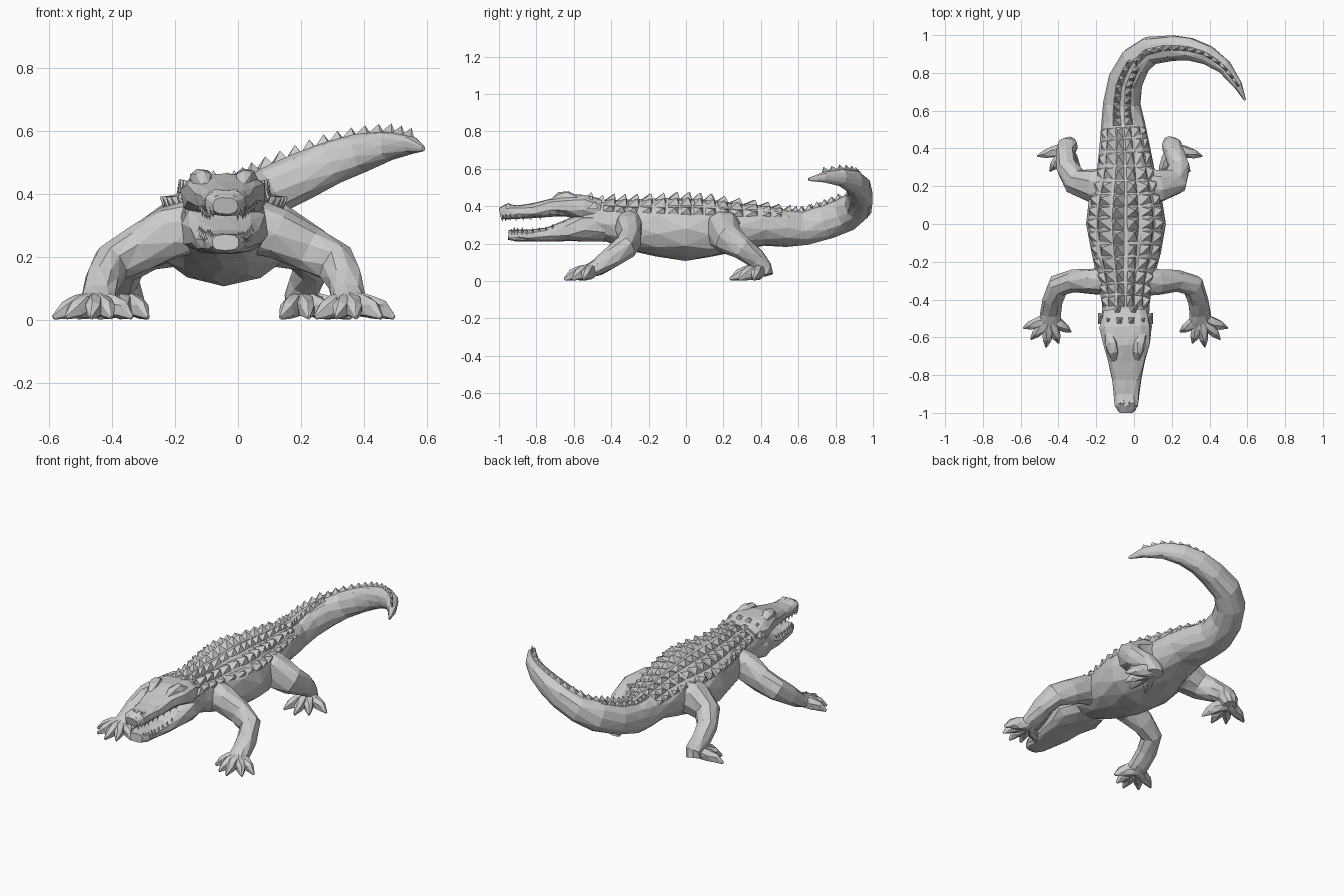
import bpy, bmesh, math, random
from mathutils import Vector

if "Cube" in bpy.data.objects:
    bpy.data.objects.remove(bpy.data.objects["Cube"])
random.seed(4)
MID = -0.045          # x of the body's centre line
Z = Vector((0, 0, 1))

hide = bpy.data.materials.new("grey hide")
hide.diffuse_color = (0.6, 0.6, 0.6, 1)
hide.use_nodes = True
hide.node_tree.nodes["Principled BSDF"].inputs["Base Color"].default_value = hide.diffuse_color


def finish(name, bm, tri=True):
    bmesh.ops.recalc_face_normals(bm, faces=bm.faces)
    if tri:
        bmesh.ops.triangulate(bm, faces=bm.faces)
    me = bpy.data.meshes.new(name)
    bm.to_mesh(me)
    bm.free()
    me.materials.append(hide)
    ob = bpy.data.objects.new(name, me)
    bpy.context.collection.objects.link(ob)
    return ob


def skin(secs, t, a, scale=1.0, lift=0.0, power=0.85):
    """Point on a lofted tube: t = section number, a = angle from the top."""
    i = max(0, min(int(t), len(secs) - 2))
    f = t - i

    def tangent(j):
        p, q = secs[max(j - 1, 0)], secs[min(j + 1, len(secs) - 1)]
        return (Vector(q[:3]) - Vector(p[:3])).normalized()
    s = [u + (v - u) * f for u, v in zip(secs[i], secs[i + 1])]
    d = tangent(i).lerp(tangent(i + 1), f).normalized()
    side = d.cross(Z).normalized()
    up = side.cross(d)
    pw = lambda v: math.copysign(abs(v) ** power, v)
    r = side * s[3] * pw(math.sin(a)) + up * s[4] * pw(math.cos(a))
    return Vector(s[:3]) + r * scale + r.normalized() * lift


def loft(bm, secs, n=10, jitter=0.05, power=0.85):
    """Faceted tube through sections (x, y, z, half width, half height)."""
    rings = []
    for k in range(len(secs)):
        ring = []
        for j in range(n):
            a = 2 * math.pi * (j + (k % 2) * 0.3) / n
            p = skin(secs, k, a, 1 + random.uniform(-jitter, jitter), 0, power)
            p.z = max(p.z, 0)
            ring.append(bm.verts.new(p))
        rings.append(ring)
    for r, q in zip(rings, rings[1:]):
        for j in range(n):
            bm.faces.new((r[j], r[(j + 1) % n], q[(j + 1) % n], q[j]))
    bm.faces.new(rings[0])
    bm.faces.new(rings[-1])


def spike(bm, base, tip):
    """Pyramid from base corners to a tip."""
    b = [bm.verts.new(p) for p in base]
    v = bm.verts.new(tip)
    bm.faces.new(b)
    for j in range(len(b)):
        bm.faces.new((b[j], b[(j + 1) % len(b)], v))


# Trunk and curled tail
trunk = [(MID, -.55, .335, .125, .10), (MID, -.42, .325, .125, .11),
         (MID, -.30, .30, .145, .135), (MID, -.15, .285, .185, .155),
         (MID, 0, .28, .213, .167), (MID, .13, .28, .195, .157),
         (MID, .27, .29, .155, .13), (-.05, .42, .295, .13, .108),
         (-.06, .54, .285, .117, .10), (-.065, .64, .285, .10, .095),
         (-.045, .76, .32, .093, .092), (.01, .86, .36, .085, .09),
         (.09, .92, .405, .075, .082), (.20, .933, .455, .068, .075),
         (.30, .925, .50, .062, .068), (.39, .895, .53, .052, .06),
         (.48, .83, .553, .04, .046), (.55, .735, .555, .024, .028),
         (.588, .655, .543, .005, .008)]
bm = bmesh.new()
loft(bm, trunk, 12, 0.035)
finish("body_and_tail", bm)

# Back armour: rows of raised scutes
bm = bmesh.new()
rows = [1 + .5 * k for k in range(14)]
for t in rows:
    fade = 1 - max(0, t - 5) * 0.15
    for deg, da, h in ((9, 8, .034), (32, 13, .030), (57, 11, .024)):
        for s in (-1, 1):
            a, w = math.radians(deg) * s, math.radians(da)
            base = [skin(trunk, t + dt, a + sa * w, 0.96)
                    for dt, sa in ((-.24, -1), (-.24, 1), (.24, 1), (.24, -1))]
            tip = skin(trunk, t + .12 + random.uniform(-.06, .06), a, 1, h * fade)
            spike(bm, base, tip)
finish("back_scutes", bm)

# Tail crest: paired then single spikes
bm = bmesh.new()
for k in range(22):
    t = 8 + k * .42
    pair = (-1, 1) if t < 11 else (0,)
    for s in pair:
        a = math.radians(14) * s
        base = [skin(trunk, t + dt, a + sa, 0.93)
                for dt, sa in ((-.2, -.2), (-.2, .2), (.24, .2), (.24, -.2))]
        spike(bm, base, skin(trunk, t + .16, a, 1, .026))
finish("tail_crest", bm)

# Head: skull with upper jaw, and dropped lower jaw
upper = [(MID, -.46, .38, .115, .06), (-.043, -.55, .395, .14, .068),
         (-.04, -.64, .403, .125, .06), (-.04, -.72, .392, .10, .049),
         (-.04, -.82, .375, .08, .04), (-.04, -.90, .368, .068, .036),
         (-.04, -.96, .370, .064, .042), (-.04, -.995, .362, .04, .027)]
lower = [(MID, -.44, .30, .115, .09), (-.043, -.55, .288, .138, .078),
         (-.04, -.64, .268, .115, .057), (-.04, -.74, .248, .093, .038),
         (-.04, -.84, .242, .075, .031), (-.04, -.91, .243, .063, .031),
         (-.04, -.95, .246, .042, .026)]
bm = bmesh.new()
loft(bm, upper, 10, 0.03, 0.7)
finish("skull_and_upper_jaw", bm)
bm = bmesh.new()
loft(bm, lower, 10, 0.03, 0.7)
finish("lower_jaw", bm)

# Teeth along both jaws
bm = bmesh.new()
for jaw, ang, first, last, dz in ((upper, 118, 2.6, 6.7, -.032), (lower, 62, 2.7, 5.6, .03)):
    for k in range(9):
        t = first + (last - first) * k / 8
        for s in (-1, 1):
            c = skin(jaw, t, math.radians(ang) * s, 0.92)
            c.z -= dz * .3
            base = [c + Vector((math.cos(q), math.sin(q), 0)) * .012
                    for q in (0, math.pi / 2, math.pi, 1.5 * math.pi)]
            spike(bm, base, c + Vector((0, 0, dz * random.uniform(1, 1.4))))
finish("teeth", bm)

# Brows over the eyes, nostril bumps, and horny nubs behind the head
bm = bmesh.new()
for s in (-1, 1):
    x = MID + s * .07
    loft(bm, [(x + s * .02, -.58, .44, .02, .015), (x + s * .005, -.63, .445, .034, .035),
              (x - s * .005, -.675, .44, .03, .035), (x - s * .012, -.72, .42, .015, .015)], 7)
    xn = -.04 + s * .025
    loft(bm, [(xn, -.91, .39, .012, .01), (xn, -.95, .403, .018, .014),
              (xn, -.985, .385, .012, .01)], 6)
    for dx, y, z in ((.03, -.52, .445), (.085, -.52, .425), (.12, -.50, .395), (.04, -.46, .43)):
        c = Vector((MID + s * dx, y, z))
        spike(bm, [c + Vector(o) for o in ((-.025, -.03, -.01), (.025, -.03, -.01),
                                           (.025, .03, -.01), (-.025, .03, -.01))],
              c + Vector((s * dx * .1, .015, .03)))
finish("brows_and_nostrils", bm)


# Legs: one limb tube plus fanned, clawed toes
def leg(name, s, limb, root, tips):
    place = lambda p: (MID + s * p[0],) + tuple(p[1:])
    bm = bmesh.new()
    loft(bm, [place(p) for p in limb], 9, 0.05)
    for tx, ty in tips:
        rx, ry, rz = root
        at = lambda f, z, w, h: place((rx + (tx - rx) * f, ry + (ty - ry) * f, z, w, h))
        loft(bm, [at(0, rz, .036, .04), at(.45, .044, .03, .038),
                  at(.72, .032, .025, .03), at(1, .008, .005, .007)], 6, 0.06)
    finish(name, bm)


for side, s, o in (("right", 1, 0), ("left", -1, .06)):
    leg("front_leg_" + side, s,
        [(.07, -.30, .30, .075, .09), (.17, -.305, .275, .07, .085),
         (.27, -.30, .225, .06, .072), (.355, -.325, .18, .06, .066),
         (.385, -.40, .125, .055, .055), (.395, -.47, .075, .055, .045),
         (.40, -.54, .042, .06, .035)],
        (.40, -.50, .055),
        [(.54, -.55), (.50, -.61), (.42, -.65), (.355, -.63), (.29, -.57)])
    leg("hind_leg_" + side, s,
        [(.07, .19, .28, .10, .11), (.17, .20, .27, .09, .10),
         (.26, .225, .225, .072, .08), (.285 + o * .4, .30, .175, .058, .062),
         (.26 + o, .375, .12, .052, .052), (.245 + o, .415, .07, .052, .045),
         (.25 + o, .425, .03, .05, .035)],
        (.25 + o, .40, .055),
        [(.18 + o, .26), (.27 + o, .235), (.34 + o, .28), (.405 + o, .36)])
